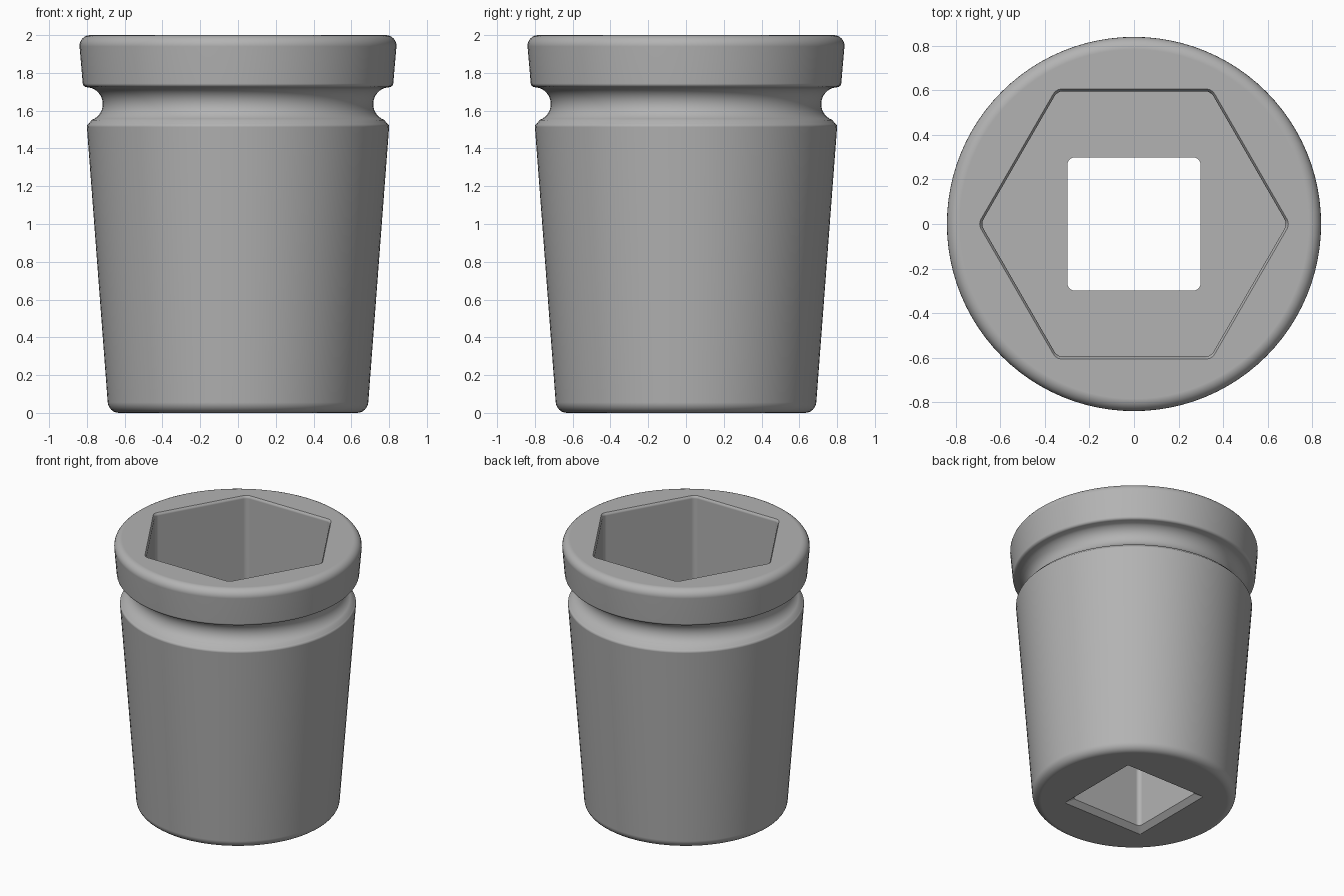
import bpy, bmesh
from math import pi, sin, cos

old = bpy.data.objects.get("Cube")
if old:
    bpy.data.objects.remove(old, do_unlink=True)

steel = bpy.data.materials.new("satin_grey_steel")
steel.use_nodes = True
GREY = (0.45, 0.45, 0.45, 1)
steel.diffuse_color = GREY
steel.node_tree.nodes["Principled BSDF"].inputs["Base Color"].default_value = GREY


def loft(name, loops):
    """Closed solid through rings of equal point count, listed bottom to top."""
    bm = bmesh.new()
    rings = [[bm.verts.new(p) for p in ring] for ring in loops]
    n = len(rings[0])
    for a, b in zip(rings, rings[1:]):
        for i in range(n):
            j = (i + 1) % n
            bm.faces.new((a[i], a[j], b[j], b[i]))
    bm.faces.new(rings[0][::-1])
    bm.faces.new(rings[-1])
    mesh = bpy.data.meshes.new(name)
    bm.to_mesh(mesh)
    bm.free()
    mesh.materials.append(steel)
    obj = bpy.data.objects.new(name, mesh)
    bpy.context.collection.objects.link(obj)
    return obj


def circle(r, z, n=96):
    return [(r * cos(2 * pi * i / n), r * sin(2 * pi * i / n), z) for i in range(n)]


def rounded_polygon(sides, apothem, r, z, turn=0.0, steps=6):
    """Regular polygon ring with corners rounded to radius r."""
    pts, half = [], pi / sides
    for k in range(sides):
        mid = turn + 2 * half * k
        d = (apothem - r) / cos(half)
        for s in range(steps + 1):
            a = mid - half + 2 * half * s / steps
            pts.append((d * cos(mid) + r * cos(a), d * sin(mid) + r * sin(a), z))
    return pts


def arc(cr, cz, rad, start, end, steps):
    """Profile points (radius, height) along an arc, angles in degrees."""
    angles = [(start + (end - start) * i / steps) * pi / 180 for i in range(steps + 1)]
    return [(cr + rad * cos(a), cz + rad * sin(a)) for a in angles]


# Tapered body with rounded ends and a retaining groove below the rim
profile = arc(0.63, 0.06, 0.06, -90, -4, 6)
profile += arc(0.78, 1.515, 0.02, -4, 65, 4)
profile += arc(0.806, 1.635, 0.09, 250, 110, 14)
profile += arc(0.802, 1.745, 0.02, -80, -4, 4)
profile += arc(0.783, 1.944, 0.056, -4, 90, 6)
socket = loft("socket_body", [circle(r, z) for r, z in profile])

# Hexagonal recess with a softened mouth
FLOOR = 0.95
hex_loops = [(0.595, FLOOR), (0.595, 1.98), (0.598, 1.99), (0.605, 2.0), (0.605, 2.1)]
hex_cutter = loft("hex_cutter", [rounded_polygon(6, a, 0.045, z) for a, z in hex_loops])

# Square drive hole with a chamfered mouth
drive_loops = [(0.333, 0.004, -0.1), (0.333, 0.004, 0.0), (0.298, 0.03, 0.035),
               (0.298, 0.03, FLOOR + 0.1)]
drive_cutter = loft("drive_cutter",
                    [rounded_polygon(4, a, r, z, pi / 4) for a, r, z in drive_loops])

bpy.ops.object.select_all(action="DESELECT")
bpy.context.view_layer.objects.active = socket
socket.select_set(True)
for cutter in (hex_cutter, drive_cutter):
    mod = socket.modifiers.new(cutter.name, "BOOLEAN")
    mod.operation = "DIFFERENCE"
    mod.solver = "EXACT"
    mod.object = cutter
    bpy.ops.object.modifier_apply(modifier=mod.name)
    bpy.data.objects.remove(cutter, do_unlink=True)

# Smooth curves while keeping the large flats flat
bpy.ops.object.shade_smooth_by_angle(angle=pi / 6)
weighted = socket.modifiers.new("flat_face_normals", "WEIGHTED_NORMAL")
weighted.keep_sharp = True
